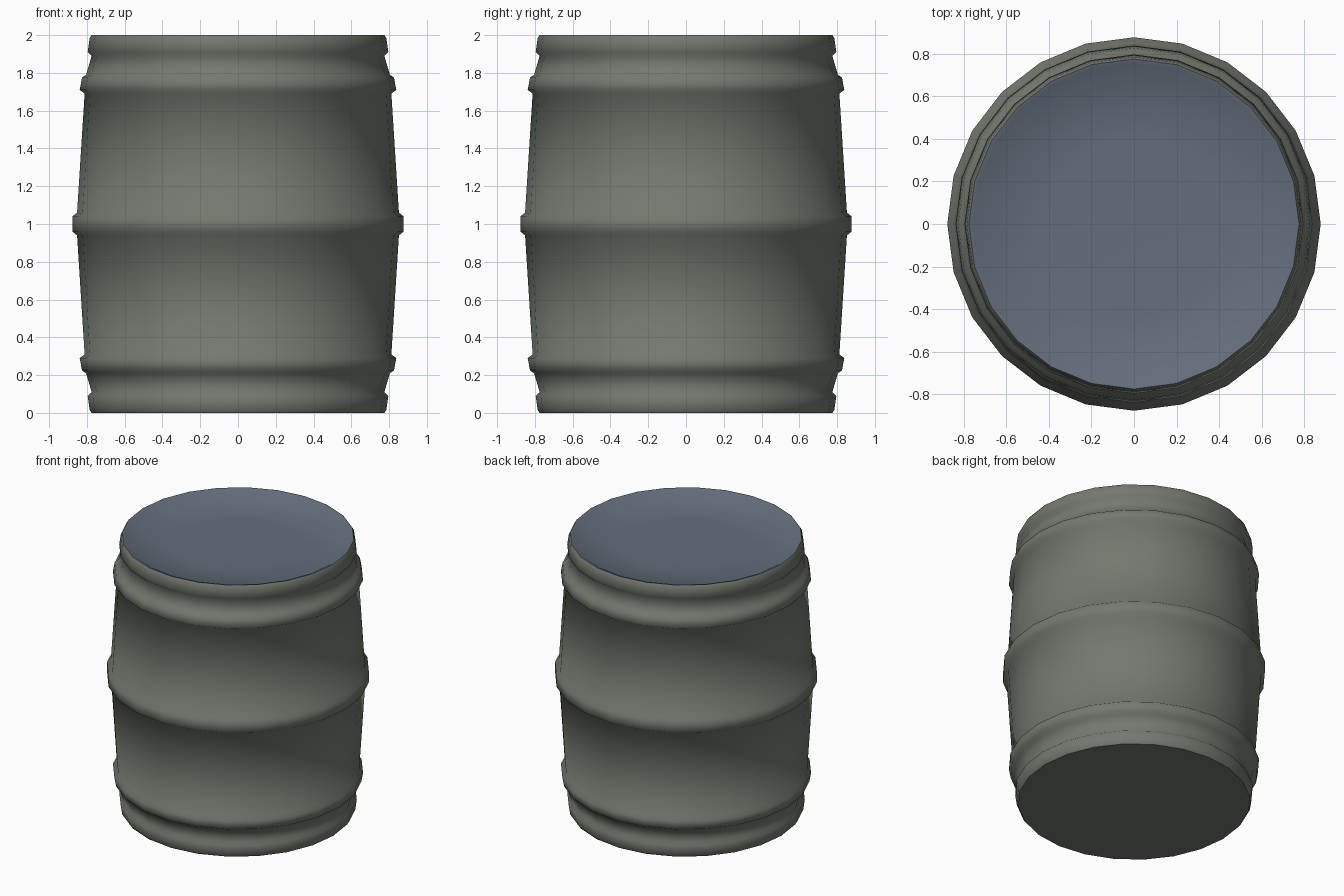
import bpy
import math

SIDES = 24

old = bpy.data.objects.get("Cube")
if old:
    bpy.data.objects.remove(old, do_unlink=True)


def make_material(name, rgb):
    mat = bpy.data.materials.new(name)
    mat.use_nodes = True
    mat.diffuse_color = (*rgb, 1)
    mat.node_tree.nodes["Principled BSDF"].inputs["Base Color"].default_value = (*rgb, 1)
    return mat


def lathe(name, profile, mat, cap):
    """Revolve a (radius, height) profile about z; cap its first or last ring."""
    verts, faces = [], []
    for r, z in profile:
        for i in range(SIDES):
            a = math.tau * i / SIDES
            verts.append((r * math.cos(a), r * math.sin(a), z))
    for k in range(len(profile) - 1):
        lo, hi = k * SIDES, (k + 1) * SIDES
        for i in range(SIDES):
            j = (i + 1) % SIDES
            faces.append((lo + i, lo + j, hi + j, hi + i))
    last = (len(profile) - 1) * SIDES
    if cap == "bottom":
        faces.append(tuple(reversed(range(SIDES))))
    else:
        faces.append(tuple(range(last, last + SIDES)))
    mesh = bpy.data.meshes.new(name)
    mesh.from_pydata(verts, [], faces)
    mesh.update()
    mesh.materials.append(mat)
    mesh.shade_smooth()
    obj = bpy.data.objects.new(name, mesh)
    bpy.context.collection.objects.link(obj)
    return obj


green_grey = make_material("green grey staves", (0.175, 0.19, 0.16))
blue_grey = make_material("blue grey lid", (0.125, 0.155, 0.20))

# Upper half of the side: middle hoop, staves, upper hoop, end hoop
upper = [(0.877, 1.04), (0.852, 1.06), (0.812, 1.69), (0.838, 1.71),
         (0.826, 1.775), (0.804, 1.79), (0.775, 1.89), (0.796, 1.91),
         (0.785, 1.985), (0.775, 2.0)]
lower = [(r, 2 - z) for r, z in reversed(upper)]
body = lathe("barrel_body", lower + upper, green_grey, "bottom")

# Crisp edge around the flat underside
bottom = body.data.polygons[-1]
bottom.use_smooth = False
rim = set(bottom.edge_keys)
for edge in body.data.edges:
    edge.use_edge_sharp = edge.key in rim

# Shallow dished lid
lid = [(0.775, 2.0), (0.755, 1.995), (0.68, 1.95), (0.4, 1.94)]
lathe("dished_lid", lid, blue_grey, "top")
